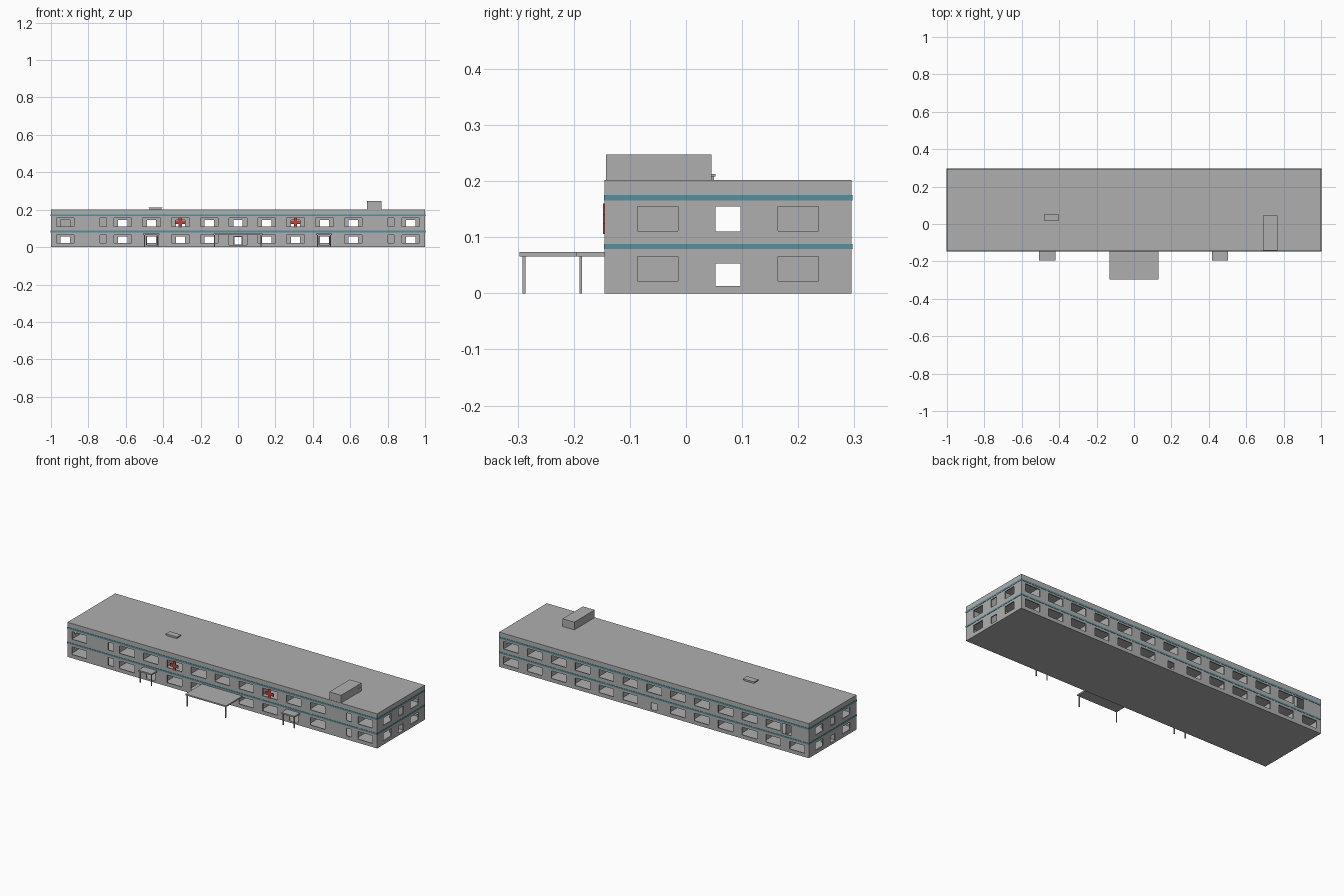
import bpy, bmesh
from mathutils import Vector

if "Cube" in bpy.data.objects:
    bpy.data.objects.remove(bpy.data.objects["Cube"])


def material(name, rgb):
    m = bpy.data.materials.new(name)
    m.diffuse_color = (*rgb, 1)
    m.use_nodes = True
    m.node_tree.nodes["Principled BSDF"].inputs["Base Color"].default_value = m.diffuse_color
    return m


GREY = material("light grey", (0.43, 0.43, 0.43))
TEAL = material("teal", (0.09, 0.28, 0.34))
RED = material("red", (0.48, 0.06, 0.05))


def finish(name, bm, mat):
    me = bpy.data.meshes.new(name)
    bm.to_mesh(me)
    bm.free()
    me.materials.append(mat)
    ob = bpy.data.objects.new(name, me)
    bpy.context.collection.objects.link(ob)
    return ob


def box(name, x, y, z, mat=GREY):
    bm = bmesh.new()
    bmesh.ops.create_cube(bm, size=1)
    for v in bm.verts:
        v.co = Vector([(r[0] + r[1]) / 2 + c * (r[1] - r[0]) for r, c in zip((x, y, z), v.co)])
    return finish(name, bm, mat)


def wall(name, along, pos, u, z, holes, thick=0.006):
    """Wall along x or y, centred on pos, with rectangular holes (u0, u1, z0, z1)."""
    us = sorted({round(a, 4) for h in holes for a in h[:2]} | set(u))
    zs = sorted({round(a, 4) for h in holes for a in h[2:]} | set(z))
    bm = bmesh.new()
    verts = {}

    def vert(a, b):
        if (a, b) not in verts:
            verts[a, b] = bm.verts.new((a, pos, b) if along == "x" else (pos, a, b))
        return verts[a, b]

    for a, b in zip(us, us[1:]):
        for c, d in zip(zs, zs[1:]):
            mu, mz = (a + b) / 2, (c + d) / 2
            if not any(h[0] < mu < h[1] and h[2] < mz < h[3] for h in holes):
                bm.faces.new([vert(a, c), vert(b, c), vert(b, d), vert(a, d)])
    ob = finish(name, bm, GREY)
    mod = ob.modifiers.new("thickness", "SOLIDIFY")
    mod.thickness, mod.offset = thick, 0
    return ob


Y0, Y1, H, T = -0.145, 0.295, 0.202, 0.006
STEP = 0.154
LOW, UP, DOOR = (0.021, 0.066), (0.11, 0.155), (0.013, 0.053)


def hole(c, w, z):
    return (c - w / 2, c + w / 2, *z)


cols = [k * STEP for k in range(-6, 7)]

# front wall: wide windows, doors under the canopies, narrow stair windows
front = []
for k, c in zip(range(-6, 7), cols):
    if abs(k) == 5:
        continue
    front.append(hole(c, 0.095, UP))
    if abs(k) == 3:
        front.append(hole(c, 0.056, (0.01, 0.056)))
    elif k == 0:
        front.append(hole(c, 0.095, (0.01, 0.066)))
    else:
        front.append(hole(c, 0.095, LOW))
for c in (-0.72, 0.818):
    front += [hole(c, 0.034, LOW), hole(c, 0.034, UP)]
wall("front_wall", "x", Y0 + T / 2, (-1, 1), (0, H), front)

# back wall: regular windows and a central door
back = []
for k, c in zip(range(-6, 7), cols):
    back.append(hole(c, 0.04, DOOR) if k == 0 else hole(c, 0.095, LOW))
    back.append(hole(-0.855, 0.06, (0.1, 0.158)) if k == -6 else hole(c, 0.095, UP))
wall("back_wall", "x", Y1 - T / 2, (-1, 1), (0, H), back)

# end walls
ends = [hole(0.075, 0.044, DOOR), hole(0.075, 0.044, UP)]
for c in (-0.05, 0.2):
    ends += [hole(c, 0.072, (0.022, 0.066)), hole(c, 0.072, (0.111, 0.155))]
for s, name in ((-1, "left"), (1, "right")):
    wall(name + "_end_wall", "y", s * (1 - T / 2), (Y0 + T, Y1 - T), (0, H), ends)

# slabs
IX, IY = (-1 + T, 1 - T), (Y0 + T, Y1 - T)
box("ground_slab", IX, IY, (0, 0.01))
box("upper_floor", IX, IY, (0.083, 0.093))
box("roof_slab", IX, IY, (0.192, H))

# corridor walls with a door for every room
C0, C1 = 0.043, 0.107
doors = [hole(c, 0.049, z) for c in cols for z in ((0.01, 0.056), (0.093, 0.145))]
for name, y in (("front", C0), ("back", C1)):
    wall(name + "_corridor_wall", "x", y, IX, (0.01, 0.192), doors, 0.004)

# room dividers
for i in range(12):
    x = (i - 5.5) * STEP
    for name, y in (("front", (Y0 + T, C0)), ("back", (C1, Y1 - T))):
        box(f"{name}_room_divider_{i}", (x - 0.002, x + 0.002), y, (0.01, 0.192))

# teal bands round the building
P = 0.0015
for name, z in (("lower", (0.079, 0.088)), ("upper", (0.165, 0.175))):
    box(name + "_band_front", (-1 - P, 1 + P), (Y0 - P, Y0), z, TEAL)
    box(name + "_band_back", (-1 - P, 1 + P), (Y1, Y1 + P), z, TEAL)
    box(name + "_band_left", (-1 - P, -1), (Y0, Y1), z, TEAL)
    box(name + "_band_right", (1, 1 + P), (Y0, Y1), z, TEAL)

# red crosses
for name, c in (("left", -0.309), ("right", 0.307)):
    bm = bmesh.new()
    a, b, z = 0.0085, 0.027, 0.133
    pts = [(a, a), (a, b), (-a, b), (-a, a), (-b, a), (-b, -a),
           (-a, -a), (-a, -b), (a, -b), (a, -a), (b, -a), (b, a)]
    f = bm.faces.new([bm.verts.new((c + p, Y0 - 0.003, z + q)) for p, q in pts])
    ext = bmesh.ops.extrude_face_region(bm, geom=[f])["geom"]
    bmesh.ops.translate(bm, vec=(0, 0.004, 0),
                        verts=[v for v in ext if isinstance(v, bmesh.types.BMVert)])
    bmesh.ops.recalc_face_normals(bm, faces=bm.faces)
    finish(name + "_cross", bm, RED)

# entrance canopies on posts
for name, x0, x1, y in (("main", -0.132, 0.13, -0.297),
                        ("left", -0.507, -0.42, -0.196),
                        ("right", 0.417, 0.502, -0.196)):
    box(name + "_canopy", (x0, x1), (y, Y0), (0.066, 0.074))
    for side, px in (("left", x0 + 0.007), ("right", x1 - 0.007)):
        box(f"{name}_canopy_{side}_post", (px - 0.0025, px + 0.0025),
            (y + 0.006, y + 0.011), (0, 0.066))

# rooftop stair house with door, and roof hatch
box("stair_house", (0.69, 0.766), (-0.143, 0.045), (H, 0.247))
box("stair_house_door", (0.766, 0.768), (0.012, 0.04), (H, 0.226))
box("hatch_base", (-0.473, -0.409), (0.018, 0.05), (H, 0.208))
box("hatch_lid", (-0.478, -0.404), (0.015, 0.053), (0.208, 0.213))
